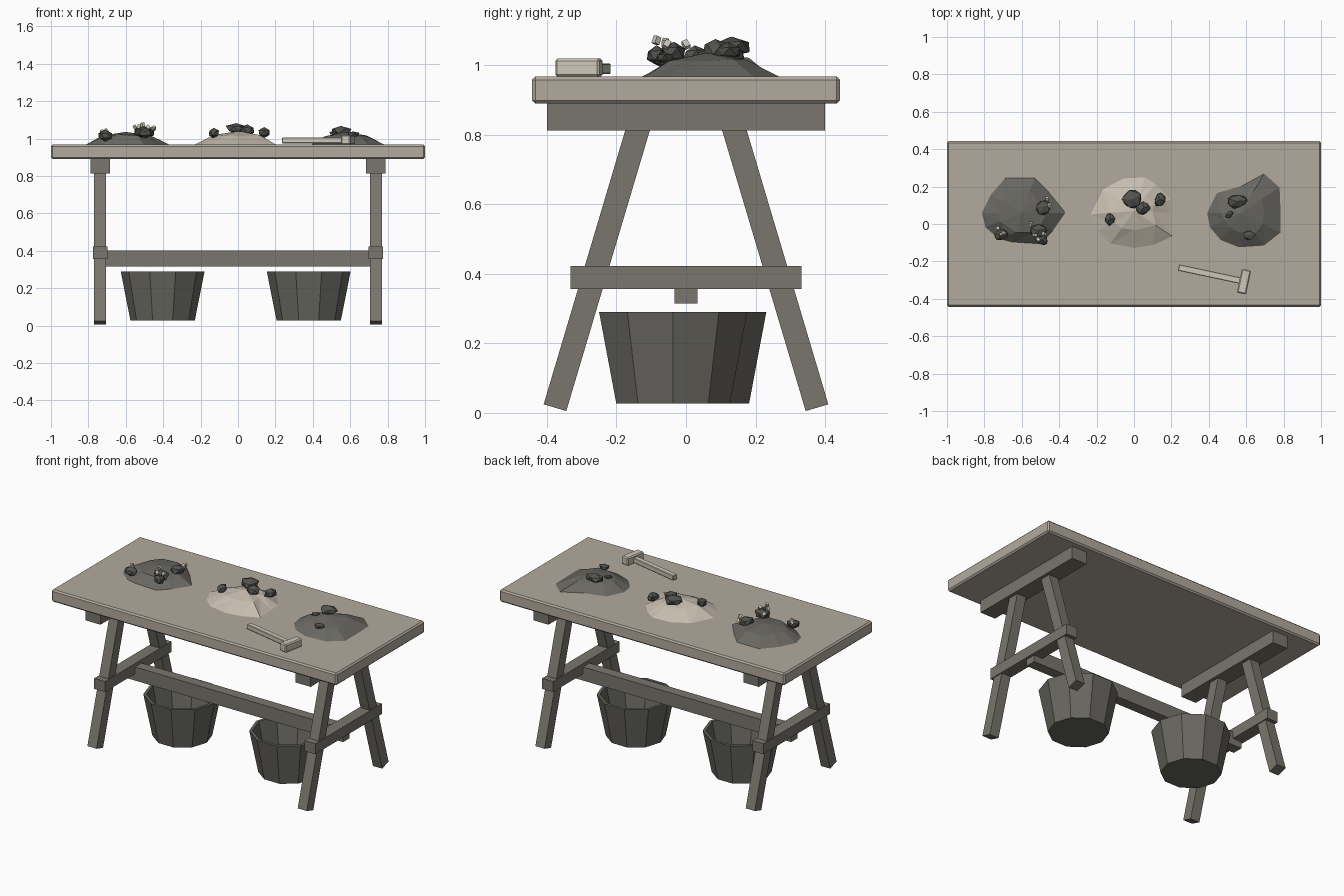
import bpy, bmesh, math, random
from mathutils import Vector, Matrix

if "Cube" in bpy.data.objects:
    bpy.data.objects.remove(bpy.data.objects["Cube"])

random.seed(4)


def material(name, rgb):
    m = bpy.data.materials.new(name)
    m.diffuse_color = (*rgb, 1)
    m.use_nodes = True
    m.node_tree.nodes["Principled BSDF"].inputs["Base Color"].default_value = m.diffuse_color
    return m


TOP = material("pale_board", (0.45, 0.40, 0.345))
WOOD = material("grey_wood", (0.19, 0.18, 0.153))
PAIL = material("bucket_wood", (0.14, 0.137, 0.12))
DARK = material("dark_powder", (0.14, 0.137, 0.122))
LIGHT = material("light_powder", (0.57, 0.51, 0.43))
ROCK = material("ore_rock", (0.085, 0.085, 0.077))
PALE = material("pale_stone", (0.62, 0.57, 0.48))


def finish(name, bm, mat):
    bmesh.ops.recalc_face_normals(bm, faces=bm.faces)
    me = bpy.data.meshes.new(name)
    bm.to_mesh(me)
    bm.free()
    me.materials.append(mat)
    ob = bpy.data.objects.new(name, me)
    bpy.context.collection.objects.link(ob)
    return ob


def box(name, centre, size, mat, rot=(0, 0, 0), bevel=0):
    bm = bmesh.new()
    bmesh.ops.create_cube(bm, size=1, matrix=Matrix.Diagonal((*size, 1)))
    ob = finish(name, bm, mat)
    ob.location, ob.rotation_euler = centre, rot
    if bevel:
        mod = ob.modifiers.new("bevel", "BEVEL")
        mod.width, mod.segments = bevel, 1
    return ob


# Table top
box("table_top", (0, 0, 0.929), (2.0, 0.885, 0.077), TOP, bevel=0.009)

# Trestles: beam, splayed legs and cross rail at each end
low, high = Vector((0.377, 0.015)), Vector((0.126, 0.858))
lean = math.atan2(low.x - high.x, high.y - low.y)
for sx, side in ((-1, "left"), (1, "right")):
    x = 0.737 * sx
    box(f"{side}_top_beam", (x, 0, 0.853), (0.105, 0.80, 0.08), WOOD)
    box(f"{side}_cross_rail", (x, 0, 0.39), (0.076, 0.666, 0.066), WOOD)
    for sy, end in ((-1, "front"), (1, "back")):
        mid = (low + high) / 2
        box(f"{side}_{end}_leg", (x, sy * mid.x, mid.y),
            (0.064, 0.068, (high - low).length), WOOD, rot=(sy * lean, 0, 0))

# Long stretcher
box("stretcher", (0, 0, 0.358), (1.52, 0.066, 0.086), WOOD)


# Hollow ten-sided buckets
def bucket(name, x, y):
    bm = bmesh.new()
    rings = []
    for r, z in ((0.172, 0.027), (0.224, 0.29), (0.206, 0.29), (0.157, 0.045)):
        rings.append([bm.verts.new((r * math.cos(i * math.tau / 10),
                                    r * math.sin(i * math.tau / 10), z)) for i in range(10)])
    for a, b in zip(rings, rings[1:]):
        for i in range(10):
            j = (i + 1) % 10
            bm.faces.new((a[i], a[j], b[j], b[i]))
    bm.faces.new(rings[0][::-1])
    bm.faces.new(rings[-1])
    finish(name, bm, PAIL).location = (x, y, 0)


bucket("left_bucket", -0.403, 0.018)
bucket("right_bucket", 0.378, -0.037)


# Faceted heaps: ground outline, a shoulder ring and a peak
def heap(name, peak, outline, shoulder, mat):
    bm = bmesh.new()
    px, py, pz = peak
    foot = [bm.verts.new((x, y, 0.964)) for x, y in outline]
    ring = []
    for x, y in outline:
        k = shoulder[0] * random.uniform(0.9, 1.1)
        ring.append(bm.verts.new((px + (x - px) * k, py + (y - py) * k,
                                  shoulder[1] + random.uniform(-0.004, 0.004))))
    tip = bm.verts.new(peak)
    n = len(outline)
    for i in range(n):
        j = (i + 1) % n
        bm.faces.new((foot[i], foot[j], ring[j]))
        bm.faces.new((foot[i], ring[j], ring[i]))
        bm.faces.new((ring[i], ring[j], tip))
    bm.faces.new(foot[::-1])
    finish(name, bm, mat)


heap("left_heap", (-0.60, 0.06, 1.036),
     [(-0.82, 0.06), (-0.80, -0.02), (-0.73, -0.08), (-0.65, -0.10), (-0.50, -0.11),
      (-0.43, -0.04), (-0.36, 0.06), (-0.45, 0.17), (-0.53, 0.25), (-0.69, 0.25),
      (-0.77, 0.16)], (0.6, 1.019), DARK)
heap("middle_heap", (0.0, 0.07, 1.04),
     [(-0.24, 0.05), (-0.20, -0.04), (-0.13, -0.11), (0.0, -0.135), (0.10, -0.12),
      (0.21, -0.07), (0.20, 0.06), (0.20, 0.13), (0.12, 0.22), (0.06, 0.255),
      (-0.06, 0.25), (-0.17, 0.19)], (0.5, 1.017), LIGHT)
heap("right_heap", (0.57, 0.06, 1.036),
     [(0.385, 0.06), (0.40, -0.02), (0.46, -0.09), (0.56, -0.13), (0.70, -0.12),
      (0.79, -0.05), (0.79, 0.07), (0.785, 0.20), (0.70, 0.275), (0.58, 0.21),
      (0.44, 0.17)], (0.55, 1.015), DARK)


# Rough rocks and pale chips lying on the heaps
def rock(name, centre, size, mat=ROCK, turn=0):
    bm = bmesh.new()
    bmesh.ops.create_icosphere(bm, subdivisions=1, radius=1)
    for v in bm.verts:
        v.co *= random.uniform(0.85, 1.12)
    bmesh.ops.transform(bm, verts=bm.verts, matrix=Matrix.Rotation(turn, 4, "Z")
                        @ Matrix.Diagonal((*size, 1)))
    finish(name, bm, mat).location = centre


ROCKS = [
    ((-0.71, -0.06, 1.015), (0.042, 0.032, 0.028), 0.3),
    ((-0.485, 0.09, 1.03), (0.046, 0.042, 0.030), 0.5),
    ((-0.515, -0.035, 1.035), (0.052, 0.042, 0.034), 0.2),
    ((-0.495, -0.085, 1.028), (0.046, 0.030, 0.030), -0.6),
    ((-0.13, 0.025, 1.03), (0.030, 0.036, 0.028), 0.2),
    ((-0.01, 0.13, 1.053), (0.056, 0.060, 0.031), 0.6),
    ((0.05, 0.085, 1.045), (0.042, 0.036, 0.030), 0.4),
    ((0.14, 0.13, 1.032), (0.030, 0.043, 0.027), -0.3),
    ((0.55, 0.12, 1.04), (0.062, 0.040, 0.025), 0.1),
    ((0.615, -0.06, 1.022), (0.036, 0.025, 0.018), 0.0),
    ((0.51, 0.05, 1.03), (0.026, 0.017, 0.012), 0.7),
]
for i, (c, s, t) in enumerate(ROCKS):
    rock(f"rock_{i + 1}", c, s, turn=t)

CHIPS = [(-0.725, -0.025, 1.035), (-0.705, -0.05, 1.04), (-0.55, 0.0, 1.06),
         (-0.53, -0.06, 1.065), (-0.51, -0.085, 1.072), (-0.48, -0.055, 1.06),
         (-0.465, 0.135, 1.045), (-0.45, 0.10, 1.055)]
for i, c in enumerate(CHIPS):
    box(f"pale_chip_{i + 1}", c, (0.017, 0.017, 0.022), PALE,
        rot=[random.uniform(-0.7, 0.7) for _ in range(3)])

# Mallet lying on the table
turn = math.radians(-12)
box("mallet_handle", (0.405, -0.268, 0.99), (0.34, 0.034, 0.03), PALE, rot=(0, 0, turn), bevel=0.003)
box("mallet_head", (0.588, -0.308, 0.993), (0.05, 0.13, 0.052), PALE, rot=(0, 0, turn), bevel=0.006)
